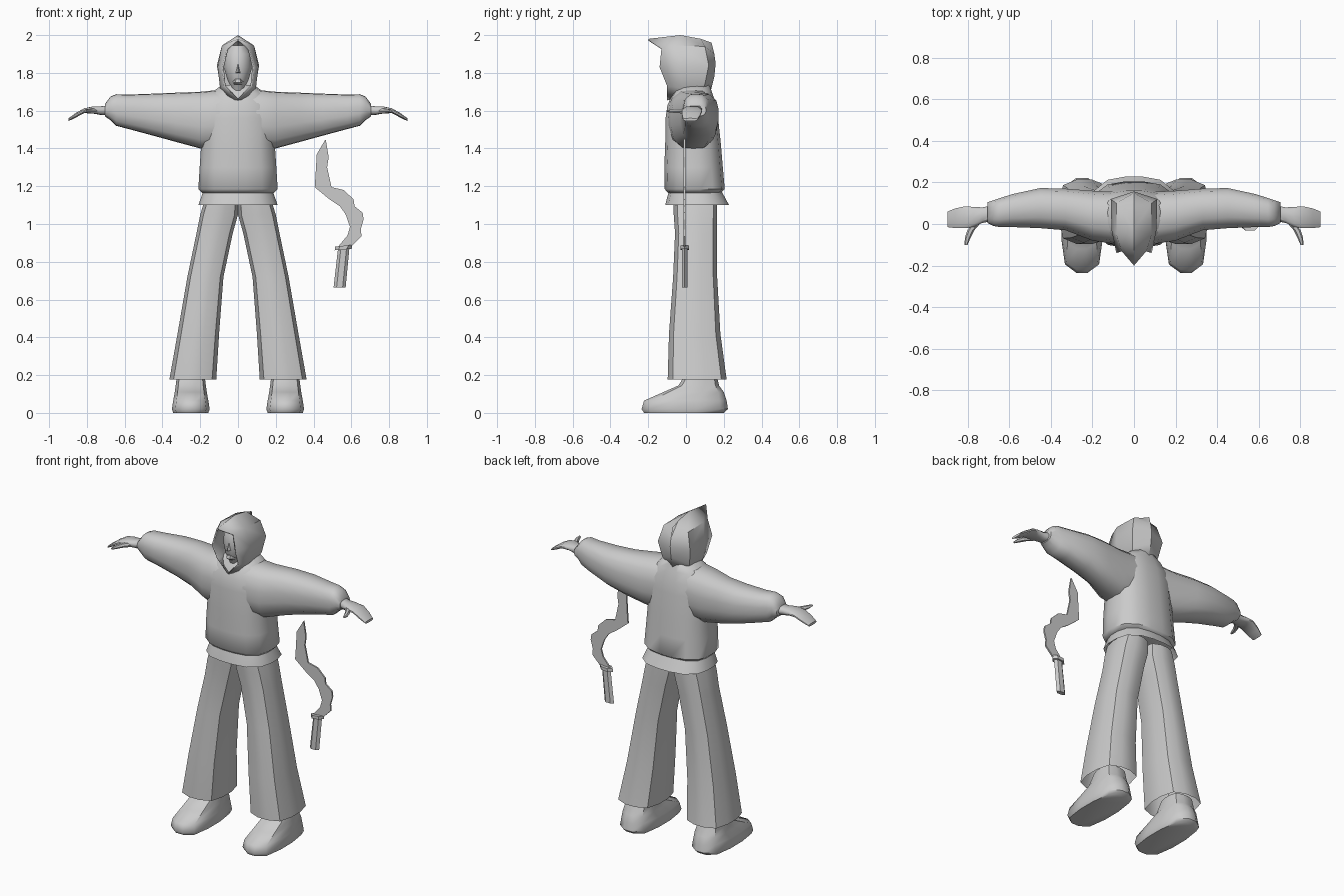
import bpy, bmesh, math

grey = bpy.data.materials.new("light grey")
grey.diffuse_color = (0.6, 0.6, 0.6, 1)


def make(name, verts, faces, angle=50):
    bm = bmesh.new()
    vs = [bm.verts.new(v) for v in verts]
    for f in faces:
        bm.faces.new([vs[i] for i in f])
    bmesh.ops.remove_doubles(bm, verts=bm.verts[:], dist=0.0005)
    bmesh.ops.recalc_face_normals(bm, faces=bm.faces[:])
    me = bpy.data.meshes.new(name)
    bm.to_mesh(me)
    bm.free()
    me.materials.append(grey)
    ob = bpy.data.objects.new(name, me)
    bpy.context.collection.objects.link(ob)
    bpy.ops.object.select_all(action='DESELECT')
    ob.select_set(True)
    bpy.context.view_layer.objects.active = ob
    if angle:
        bpy.ops.object.shade_smooth_by_angle(angle=math.radians(angle))
    return ob


def section(axis, t, a0, a1, b0, b1, n=12, power=2.6):
    """Rounded-box ring at t on the axis; a and b are the other two ranges."""
    pts = []
    for i in range(n):
        th = 2 * math.pi * (i + 0.5) / n
        c, s = math.cos(th), math.sin(th)
        k = (abs(c) ** power + abs(s) ** power) ** (-1 / power)
        # stretch so the ring really reaches its box
        m = max(abs(math.cos(math.pi / n)), 0.9)
        a = (a0 + a1) / 2 + (a1 - a0) / 2 * min(1, k * abs(c) / m) * math.copysign(1, c)
        b = (b0 + b1) / 2 + (b1 - b0) / 2 * min(1, k * abs(s) / m) * math.copysign(1, s)
        pts.append((t, a, b) if axis == 'x' else (a, b, t))
    return pts


def loft(name, rings, caps=(True, True), angle=50):
    n = len(rings[0])
    verts = [p for r in rings for p in r]
    faces = [(j * n + i, j * n + (i + 1) % n, (j + 1) * n + (i + 1) % n, (j + 1) * n + i)
             for j in range(len(rings) - 1) for i in range(n)]
    if caps[0]:
        faces.append(tuple(range(n))[::-1])
    if caps[1]:
        faces.append(tuple(range(len(verts) - n, len(verts))))
    return make(name, verts, faces, angle)


# Baggy top: body (z, half width, y front, y back) and hem band
body = [(1.165, 0.19, -0.095, 0.185), (1.185, 0.21, -0.113, 0.205), (1.30, 0.203, -0.115, 0.195),
        (1.42, 0.195, -0.11, 0.185), (1.56, 0.195, -0.108, 0.17), (1.63, 0.185, -0.098, 0.16),
        (1.69, 0.15, -0.07, 0.14), (1.735, 0.085, -0.04, 0.125)]
loft("top_body", [section('z', z, -w, w, y0, y1, 16) for z, w, y0, y1 in body])
hem = [(1.19, 0.175, -0.085, 0.18), (1.17, 0.185, -0.092, 0.19), (1.10, 0.21, -0.11, 0.228)]
loft("hem_band", [section('z', z, -w, w, y0, y1, 16) for z, w, y0, y1 in hem], (True, False))

# Sleeves, hands, trousers and shoes for both sides
sleeve = [(0.0, -0.085, 0.15, 1.42, 1.70), (0.1, -0.095, 0.155, 1.40, 1.71),
          (0.2, -0.08, 0.16, 1.40, 1.70), (0.33, -0.03, 0.17, 1.435, 1.695),
          (0.45, -0.02, 0.173, 1.468, 1.69), (0.58, -0.015, 0.145, 1.503, 1.685),
          (0.645, -0.015, 0.125, 1.52, 1.687), (0.675, -0.01, 0.115, 1.55, 1.675),
          (0.705, 0.005, 0.105, 1.57, 1.635)]
hand = [(0.68, 0.015, 0.09, 1.575, 1.63), (0.73, 0.005, 0.08, 1.578, 1.622),
        (0.77, -0.015, 0.082, 1.585, 1.622), (0.815, -0.02, 0.085, 1.587, 1.612),
        (0.86, -0.02, 0.075, 1.563, 1.587), (0.897, -0.015, 0.06, 1.545, 1.56)]
leg = [(1.13, 0.0, 0.175, -0.068, 0.165), (1.05, 0.0, 0.20, -0.065, 0.165),
       (0.95, 0.028, 0.22, -0.058, 0.163), (0.72, 0.077, 0.268, -0.068, 0.165),
       (0.42, 0.10, 0.32, -0.09, 0.182), (0.178, 0.115, 0.363, -0.097, 0.215)]
shoe = [(0.0, 0.093, -0.222, 0.20), (0.02, 0.10, -0.235, 0.222), (0.065, 0.093, -0.222, 0.215),
        (0.11, 0.085, -0.12, 0.20), (0.145, 0.08, -0.04, 0.175), (0.21, 0.072, 0.0, 0.16)]
for s, side in ((1, "left"), (-1, "right")):
    loft(side + "_sleeve", [section('x', s * x, *r, 14) for x, *r in sleeve])
    loft(side + "_hand", [section('x', s * x, *r, 10, 3) for x, *r in hand])
    thumb = [(0.745, 0.02, 0.02), (0.785, -0.03, 0.017), (0.80, -0.065, 0.014), (0.808, -0.10, 0.007)]
    loft(side + "_thumb", [[(s * (x + r * math.cos(k * math.pi / 3)), y, 1.598 + 0.8 * r * math.sin(k * math.pi / 3))
                            for k in range(6)] for x, y, r in thumb])
    loft(side + "_trouser_leg", [section('z', z, *sorted((s * a, s * b)), y0, y1, 12, 3)
                                 for z, a, b, y0, y1 in leg], (True, False))
    loft(side + "_shoe", [section('z', z, s * 0.25 - w, s * 0.25 + w, y0, y1, 12, 3)
                          for z, w, y0, y1 in shoe])

# Pointed hood: arches from the front rim to the back seam, mirrored
arches = [
    [(0, -0.20, 1.98), (0.06, -0.13, 1.93), (0.085, -0.14, 1.83), (0.075, -0.10, 1.73), (0, -0.10, 1.655)],
    [(0, -0.03, 2.0), (0.085, -0.05, 1.945), (0.108, -0.03, 1.83), (0.095, -0.02, 1.72), (0.05, -0.06, 1.66)],
    [(0, 0.08, 1.98), (0.085, 0.10, 1.94), (0.112, 0.12, 1.84), (0.095, 0.10, 1.74), (0.07, 0.08, 1.69)],
    [(0, 0.135, 1.96), (0, 0.15, 1.90), (0, 0.157, 1.85), (0, 0.15, 1.78), (0, 0.13, 1.70)]]
verts = [(s * x, y, z) for s in (1, -1) for a in arches for x, y, z in a]
faces = [(h + 5 * j + i, h + 5 * j + i + 1, h + 5 * j + i + 6, h + 5 * j + i + 5)
         for h in (0, 20) for j in range(3) for i in range(4)]
hood = make("hood", verts, faces, 40)
thick = hood.modifiers.new("thickness", 'SOLIDIFY')
thick.thickness = 0.01
hood.modifiers.move(len(hood.modifiers) - 1, 0)

# Head inside the hood: tapered face, chin, nose
face = [(1.66, 0.04, -0.04, 0.07), (1.735, 0.042, -0.07, 0.08), (1.76, 0.055, -0.085, 0.09),
        (1.83, 0.075, -0.09, 0.11), (1.90, 0.07, -0.085, 0.11), (1.945, 0.045, -0.05, 0.08)]
loft("head", [section('z', z, -w, w, y0, y1, 12, 2.2) for z, w, y0, y1 in face])
loft("chin", [section('z', z, -w, w, -y, 0, 8) for z, w, y in
              ((1.738, 0.022, 0.085), (1.75, 0.03, 0.098), (1.768, 0.026, 0.092))])
make("nose", [(-0.014, -0.085, 1.80), (0.014, -0.085, 1.80), (0, -0.108, 1.803), (0, -0.085, 1.86)],
     [(0, 1, 2), (0, 2, 3), (1, 3, 2), (0, 3, 1)], 0)

# Wavy dagger: blade outline extruded, guard and six-sided grip
outline = [(0.464, 1.449), (0.48, 1.355), (0.472, 1.30), (0.495, 1.195), (0.56, 1.18), (0.612, 1.13),
           (0.617, 1.094), (0.66, 1.06), (0.665, 1.025), (0.65, 0.972), (0.654, 0.935), (0.60, 0.88),
           (0.53, 0.88), (0.58, 0.94), (0.593, 0.985), (0.57, 1.05), (0.54, 1.094), (0.485, 1.13),
           (0.406, 1.195), (0.41, 1.25), (0.417, 1.37)]
loft("dagger_blade", [[(x, y, z) for x, z in outline] for y in (-0.012, -0.002)], angle=0)


def prism(name, stations, tilt=0.0):
    loft(name, [[(cx + w * math.cos(k * math.pi / 3), -0.007 + d * math.sin(k * math.pi / 3),
                  z + tilt * math.cos(k * math.pi / 3)) for k in range(6)]
                for z, cx, w, d in stations], angle=0)


prism("dagger_grip", [(0.665, 0.538, 0.032, 0.016), (0.875, 0.56, 0.03, 0.016)])
prism("dagger_guard", [(0.865, 0.557, 0.045, 0.027), (0.885, 0.56, 0.045, 0.027)], 0.004)
